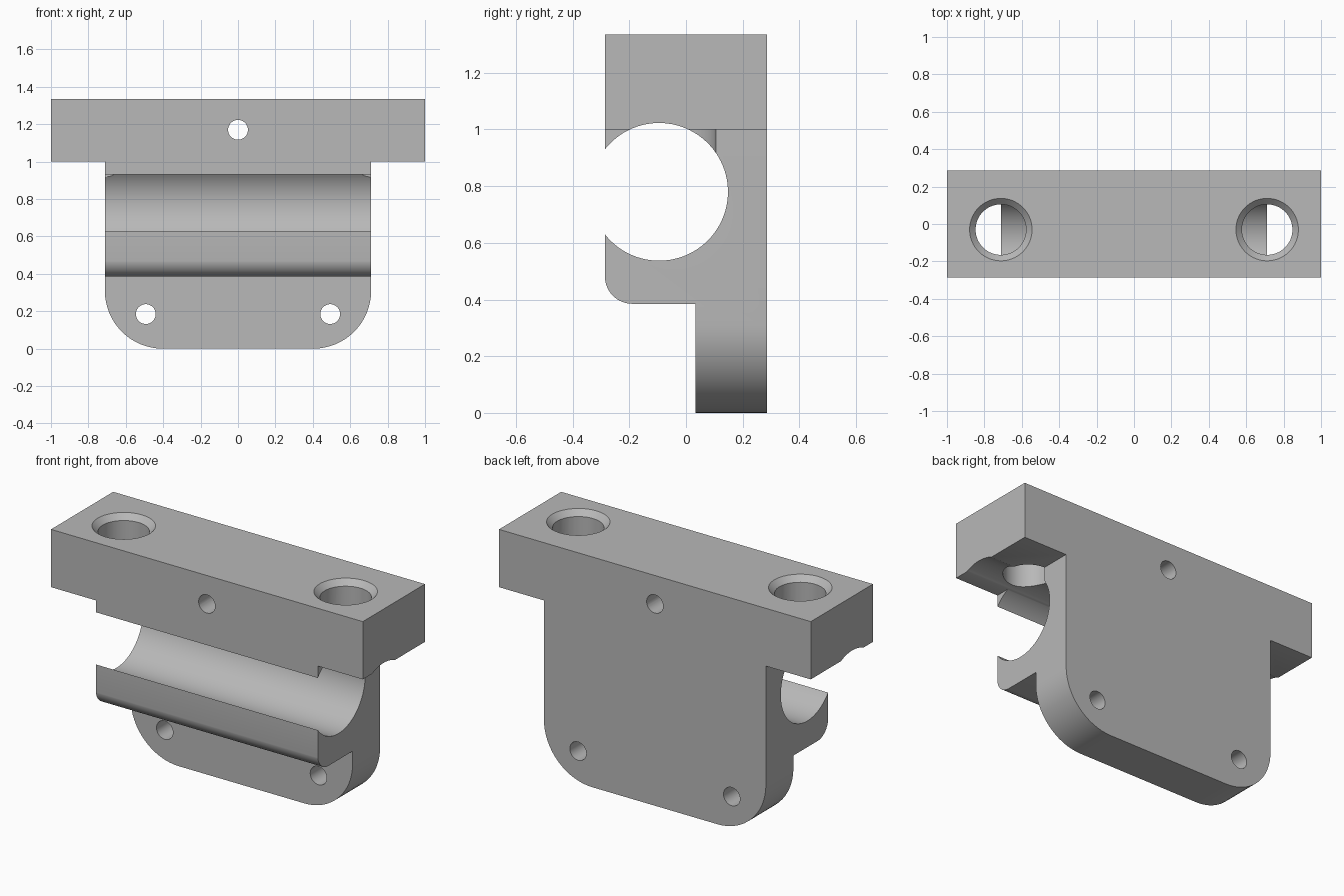
import bpy
import bmesh
from math import sin, cos, pi, radians
from mathutils import Matrix, Vector

cube = bpy.data.objects.get("Cube")
if cube:
    bpy.data.objects.remove(cube)

grey = bpy.data.materials.new("plain grey")
grey.use_nodes = True
colour = (0.48, 0.48, 0.48, 1)
grey.diffuse_color = colour
grey.node_tree.nodes["Principled BSDF"].inputs["Base Color"].default_value = colour


def arc(cx, cy, r, start, end, steps=16):
    angles = [radians(start + (end - start) * i / steps) for i in range(steps + 1)]
    return [(cx + r * cos(a), cy + r * sin(a)) for a in angles]


def finish(name, bm):
    bmesh.ops.recalc_face_normals(bm, faces=bm.faces)
    mesh = bpy.data.meshes.new(name)
    bm.to_mesh(mesh)
    bm.free()
    mesh.materials.append(grey)
    obj = bpy.data.objects.new(name, mesh)
    bpy.context.collection.objects.link(obj)
    return obj


def extrude(name, points, place, shift):
    """Fill an outline and sweep it along shift."""
    bm = bmesh.new()
    face = bm.faces.new([bm.verts.new(place(a, b)) for a, b in points])
    grown = bmesh.ops.extrude_face_region(bm, geom=[face])["geom"]
    verts = [v for v in grown if isinstance(v, bmesh.types.BMVert)]
    bmesh.ops.translate(bm, verts=verts, vec=Vector(shift))
    return finish(name, bm)


def cylinder(name, centre, axis, r1, r2, depth, sides=64):
    bm = bmesh.new()
    turn = Vector((0, 0, 1)).rotation_difference(Vector(axis)).to_matrix().to_4x4()
    bmesh.ops.create_cone(bm, cap_ends=True, segments=sides, radius1=r1, radius2=r2,
                          depth=depth, matrix=Matrix.Translation(centre) @ turn)
    return finish(name, bm)


# Bracket body: T-shaped outline with rounded lower corners
HALF, BODY, DEPTH, TOP, BEND = 1.0, 0.712, 0.285, 1.335, 0.31
right_side = arc(BODY - BEND, BEND, BEND, -90, 0) + [(BODY, 1), (HALF, 1), (HALF, TOP)]
outline = right_side + [(-x, z) for x, z in reversed(right_side)]
bracket = extrude("clamp_bracket", outline, lambda x, z: (x, -DEPTH, z), (0, 2 * DEPTH, 0))

# Front step below the clamp lip, with the lip's rounded lower edge
step = [(-0.5, -0.5), (0.033, -0.5), (0.033, 0.385)]
step += arc(-0.19, 0.481, 0.096, 270, 180) + [(-0.5, 0.481)]
cutters = [extrude("step_cutter", step, lambda y, z: (-1.5, y, z), (3, 0, 0))]

# Open-fronted bore along the whole width
cutters.append(cylinder("bore_cutter", (0, -0.095, 0.78), (1, 0, 0), 0.243, 0.243, 3, 96))

# Vertical bolt holes with countersinks
for side in (-1, 1):
    x = side * BODY
    cutters.append(cylinder("bolt_cutter", (x, -0.03, 1.15), (0, 0, 1), 0.135, 0.135, 0.74))
    cutters.append(cylinder("countersink_cutter", (x, -0.03, TOP), (0, 0, 1),
                            0.135, 0.199, 0.064))

# Small screw holes from front to back
for x, z in ((0, 1.17), (-0.493, 0.185), (0.493, 0.185)):
    cutters.append(cylinder("screw_cutter", (x, 0, z), (0, 1, 0), 0.053, 0.053, 2, 32))

# Apply the cuts, then remove the cutters
bpy.context.view_layer.objects.active = bracket
for cutter in cutters:
    cut = bracket.modifiers.new("cut", "BOOLEAN")
    cut.operation = "DIFFERENCE"
    cut.solver = "EXACT"
    cut.object = cutter
    bpy.ops.object.modifier_apply(modifier=cut.name)
    bpy.data.objects.remove(cutter)

bpy.ops.object.select_all(action="DESELECT")
bracket.select_set(True)
bpy.ops.object.shade_smooth_by_angle(angle=radians(30))
